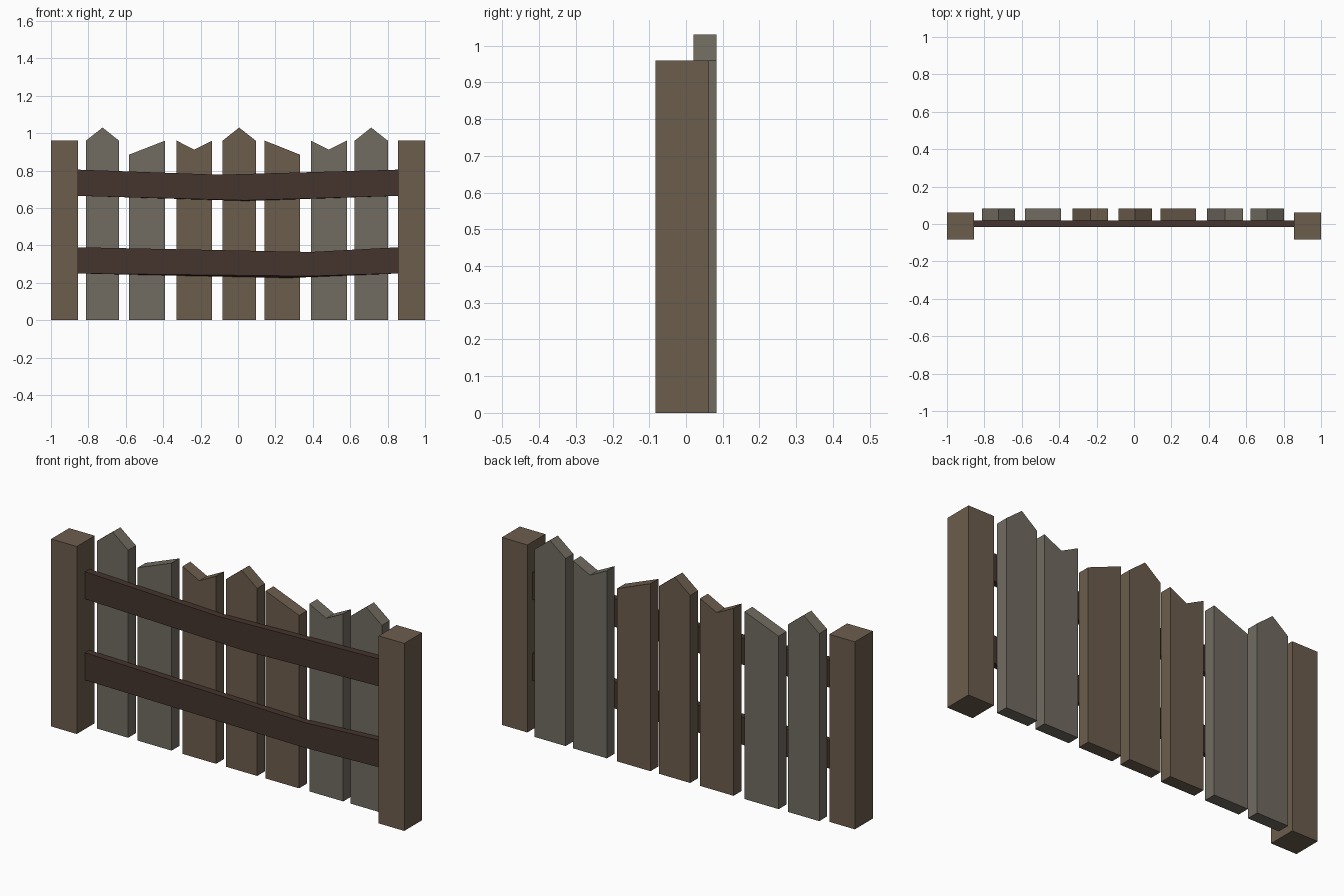
import bpy

if "Cube" in bpy.data.objects:
    bpy.data.objects.remove(bpy.data.objects["Cube"])


def material(name, rgb):
    m = bpy.data.materials.new(name)
    m.diffuse_color = (*rgb, 1)
    m.use_nodes = True
    m.node_tree.nodes["Principled BSDF"].inputs["Base Color"].default_value = m.diffuse_color
    return m


BROWN = material("brown_wood", (0.15, 0.11, 0.075))
GREY = material("grey_wood", (0.165, 0.15, 0.12))
DARK = material("dark_wood", (0.06, 0.035, 0.027))


def board(name, front, y0, y1, mat, back=None):
    """Solid between an x-z outline at y0 and a matching outline at y1."""
    back = back or front
    n = len(front)
    verts = [(x, y0, z) for x, z in front] + [(x, y1, z) for x, z in back]
    faces = [tuple(range(n)), tuple(reversed(range(n, 2 * n)))]
    faces += [(i, i + n, (i + 1) % n + n, (i + 1) % n) for i in range(n)]
    mesh = bpy.data.meshes.new(name)
    mesh.from_pydata(verts, [], faces)
    mesh.materials.append(mat)
    ob = bpy.data.objects.new(name, mesh)
    bpy.context.collection.objects.link(ob)


# End posts
for side, x0, x1 in (("left", -1, -0.855), ("right", 0.855, 1)):
    board(f"{side}_post", [(x0, 0), (x1, 0), (x1, 0.96), (x0, 0.96)],
          -0.083, 0.062, BROWN)

# Pickets: left x, right x, left top, middle (x, z) or None, right top
pickets = [
    (-0.813, -0.636, 0.96, (-0.724, 1.03), 0.96, GREY),
    (-0.583, -0.390, 0.885, None, 0.96, GREY),
    (-0.328, -0.138, 0.96, (-0.233, 0.912), 0.96, BROWN),
    (-0.082, 0.095, 0.96, (0.006, 1.03), 0.96, BROWN),
    (0.143, 0.332, 0.96, None, 0.885, BROWN),
    (0.390, 0.582, 0.96, (0.486, 0.912), 0.96, GREY),
    (0.624, 0.801, 0.96, (0.712, 1.03), 0.96, GREY),
]
for i, (x0, x1, zl, mid, zr, mat) in enumerate(pickets, 1):
    outline = [(x0, 0), (x1, 0), (x1, zr)] + ([mid] if mid else []) + [(x0, zl)]
    board(f"picket_{i}", outline, 0.02, 0.083, mat)


# Sagging rails: end heights, then the kink of the bottom and top edges
def rail(name, lo, hi, bottom, top, back_bottom):
    def outline(b):
        return [(-0.855, lo), b, (0.855, lo), (0.855, hi), top, (-0.855, hi)]
    board(name, outline(bottom), -0.015, 0.02, DARK, outline(back_bottom))


rail("upper_rail", 0.665, 0.805, (0.04, 0.641), (-0.1, 0.778), (0.04, 0.638))
rail("lower_rail", 0.25, 0.39, (0.38, 0.236), (0.39, 0.365), (0.27, 0.226))
